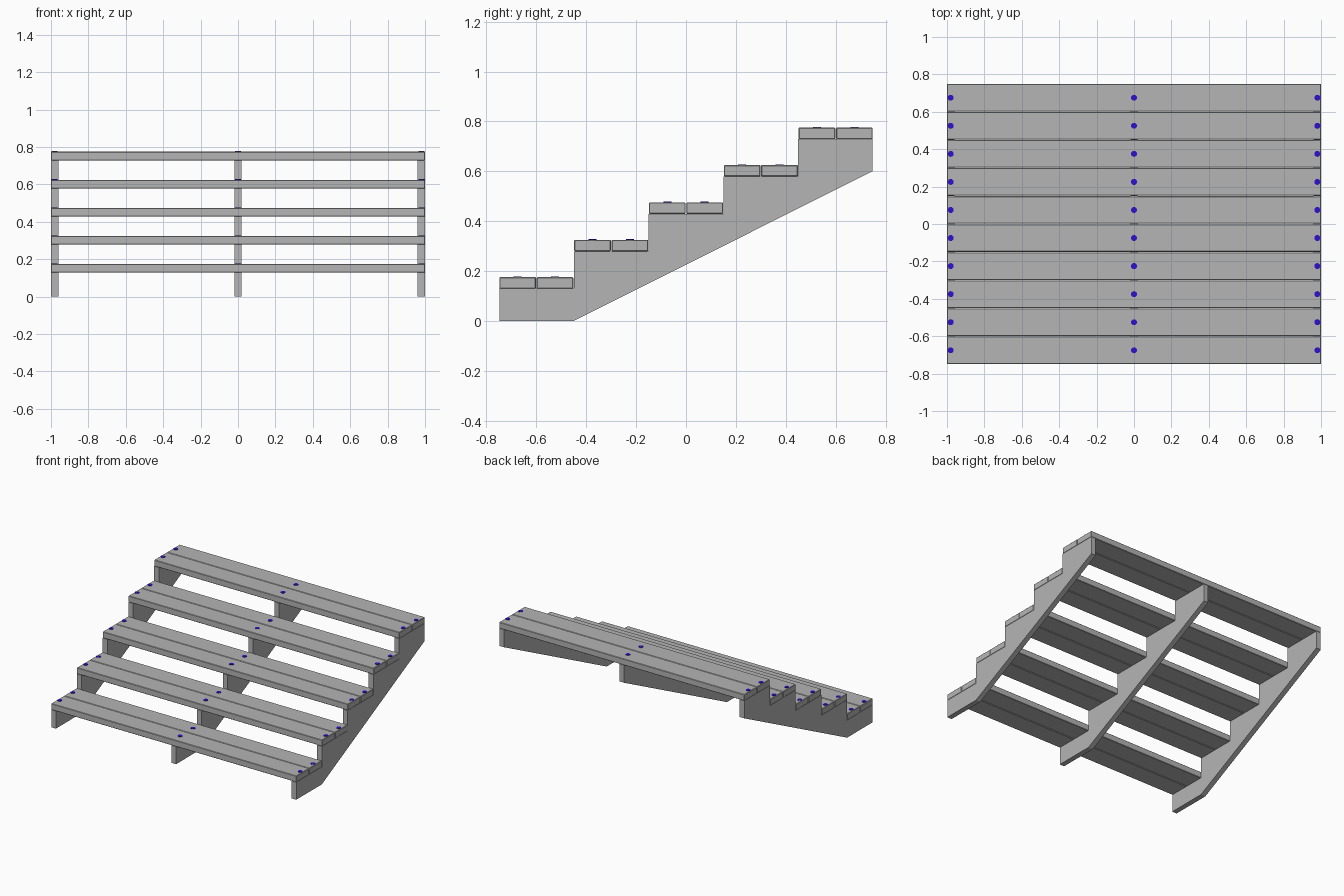
import bpy
import bmesh
from mathutils import Matrix

cube = bpy.data.objects.get("Cube")
if cube:
    bpy.data.objects.remove(cube, do_unlink=True)

STEPS = 5
RISE = 0.15
RUN = 0.3
HALF_DEPTH = 0.748
PLANK_H = 0.046
PLANK_W = 0.147
FIRST_SEAT = 0.129
STRINGER_W = 0.038
STRINGER_X = {"right": -0.98, "middle": 0.0, "left": 0.98}


def make_material(name, color):
    mat = bpy.data.materials.new(name)
    mat.use_nodes = True
    mat.diffuse_color = color
    mat.node_tree.nodes["Principled BSDF"].inputs["Base Color"].default_value = color
    return mat


def finish(bm, name, mat, location=(0, 0, 0)):
    bmesh.ops.recalc_face_normals(bm, faces=bm.faces)
    mesh = bpy.data.meshes.new(name)
    bm.to_mesh(mesh)
    bm.free()
    mesh.materials.append(mat)
    obj = bpy.data.objects.new(name, mesh)
    obj.location = location
    bpy.context.collection.objects.link(obj)
    return obj


grey = make_material("timber grey", (0.46, 0.46, 0.46, 1))
blue = make_material("screw blue", (0.03, 0.005, 0.6, 1))


# Notched stringer outline: sloping underside, then the steps from top to bottom
def stringer(name, x):
    outline = [(-HALF_DEPTH, 0), (-0.45, 0), (HALF_DEPTH, 0.6)]
    for i in reversed(range(STEPS)):
        seat = FIRST_SEAT + i * RISE
        back = HALF_DEPTH if i == STEPS - 1 else -0.45 + i * RUN
        front = -HALF_DEPTH if i == 0 else -0.75 + i * RUN
        outline += [(back, seat), (front, seat)]
    bm = bmesh.new()
    face = bm.faces.new([bm.verts.new((-STRINGER_W / 2, y, z)) for y, z in outline])
    side = bmesh.ops.extrude_face_region(bm, geom=[face])
    verts = [v for v in side["geom"] if isinstance(v, bmesh.types.BMVert)]
    bmesh.ops.translate(bm, verts=verts, vec=(STRINGER_W, 0, 0))
    return finish(bm, name, grey, (x, 0, 0))


# Tread plank with slightly eased edges
def plank(name, y, z):
    bm = bmesh.new()
    bmesh.ops.create_cube(bm, size=1, matrix=Matrix.Diagonal((2, PLANK_W, PLANK_H, 1)))
    obj = finish(bm, name, grey, (0, y, z + PLANK_H / 2))
    bevel = obj.modifiers.new("eased edges", 'BEVEL')
    bevel.width = 0.003
    bevel.segments = 1


# Flat round screw head
def screw(name, x, y, z):
    bm = bmesh.new()
    bmesh.ops.create_cone(bm, cap_ends=True, segments=16, radius1=0.016,
                          radius2=0.016, depth=0.006)
    finish(bm, name, blue, (x, y, z))


for side, x in STRINGER_X.items():
    stringer(side + "_stringer", x)

for i in range(STEPS):
    seat = FIRST_SEAT + i * RISE
    for j, row in enumerate(("front", "back")):
        y = -0.675 + i * RUN + j * RUN / 2
        plank(f"tread_{i + 1}_{row}_plank", y, seat)
        for side, x in STRINGER_X.items():
            screw(f"tread_{i + 1}_{row}_{side}_screw", x, y, seat + PLANK_H)
